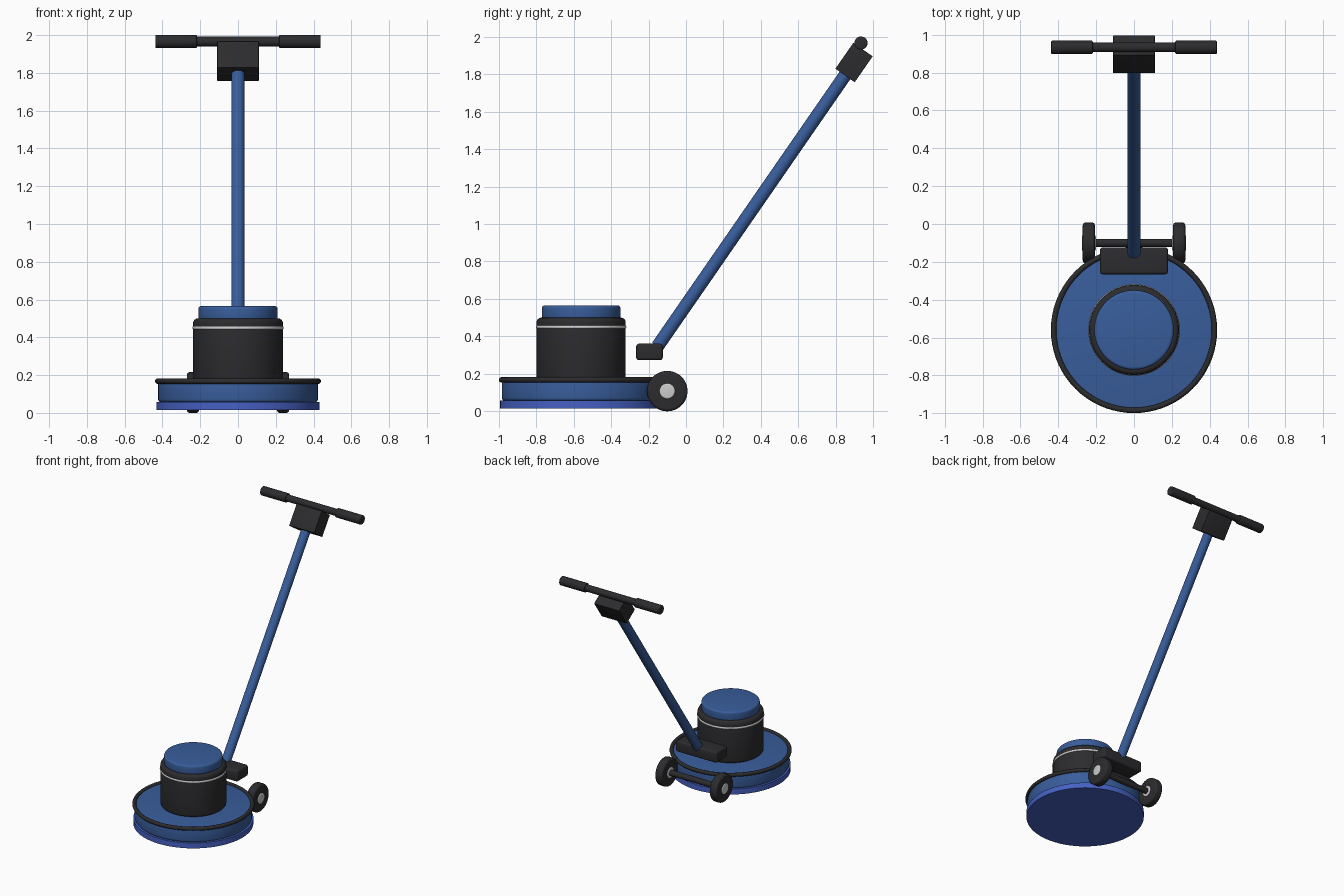
import bpy, bmesh, math
from mathutils import Vector, Matrix

if "Cube" in bpy.data.objects:
    bpy.data.objects.remove(bpy.data.objects["Cube"])


def material(name, rgb):
    m = bpy.data.materials.new(name)
    m.diffuse_color = (*rgb, 1)
    m.use_nodes = True
    m.node_tree.nodes["Principled BSDF"].inputs["Base Color"].default_value = m.diffuse_color
    return m


BLUE = material("blue_paint", (0.04, 0.11, 0.33))
PAD = material("pad_blue", (0.06, 0.12, 0.55))
BLACK = material("black_rubber", (0.025, 0.025, 0.028))
SILVER = material("silver", (0.6, 0.6, 0.6))


def finish(name, bm, mat):
    bmesh.ops.recalc_face_normals(bm, faces=bm.faces)
    me = bpy.data.meshes.new(name)
    bm.to_mesh(me)
    bm.free()
    ob = bpy.data.objects.new(name, me)
    bpy.context.collection.objects.link(ob)
    me.materials.append(mat)
    bpy.ops.object.select_all(action='DESELECT')
    ob.select_set(True)
    bpy.context.view_layer.objects.active = ob
    bpy.ops.object.shade_smooth_by_angle(angle=math.radians(35))
    return ob


def round_edges(bm, edges, width):
    if width:
        bmesh.ops.bevel(bm, geom=edges, offset=width, segments=4,
                        profile=0.5, affect='EDGES')


def cylinder(name, a, b, r, mat, bevel=0, sides=48):
    """Cylinder from point a to point b with rounded rims."""
    a, b = Vector(a), Vector(b)
    d = b - a
    bm = bmesh.new()
    bmesh.ops.create_cone(bm, cap_ends=True, segments=sides, radius1=r,
                          radius2=r, depth=d.length)
    rims = [e for e in bm.edges if any(len(f.verts) > 4 for f in e.link_faces)]
    round_edges(bm, rims, bevel)
    rot = Vector((0, 0, 1)).rotation_difference(d).to_matrix().to_4x4()
    bm.transform(Matrix.Translation((a + b) / 2) @ rot)
    return finish(name, bm, mat)


def box(name, centre, size, mat, bevel=0, tilt=0):
    bm = bmesh.new()
    bmesh.ops.create_cube(bm, size=1, matrix=Matrix.Diagonal((*size, 1)))
    round_edges(bm, bm.edges[:], bevel)
    bm.transform(Matrix.Translation(centre) @ Matrix.Rotation(tilt, 4, 'X'))
    return finish(name, bm, mat)


def ring(name, centre, major, minor, mat):
    bpy.ops.mesh.primitive_torus_add(location=centre, major_radius=major,
                                     minor_radius=minor, major_segments=72,
                                     minor_segments=12)
    ob = bpy.context.object
    ob.name = name
    ob.data.materials.append(mat)
    bpy.ops.object.shade_smooth()
    return ob


CY = -0.56  # centre of the round base


def disc(name, z0, z1, r, mat, bevel=0):
    return cylinder(name, (0, CY, z0), (0, CY, z1), r, mat, bevel, 72)


# Base: scrubbing pad, deck and bumper
disc("scrub_pad", 0.015, 0.058, 0.432, PAD)
disc("deck", 0.055, 0.17, 0.423, BLUE, 0.018)
ring("bumper", (0, CY, 0.168), 0.425, 0.0145, BLACK)

# Motor housing, trim band and cap
disc("motor_housing", 0.165, 0.5, 0.238, BLACK, 0.025)
ring("motor_trim", (0, CY, 0.45), 0.232, 0.01, SILVER)
disc("motor_cap", 0.49, 0.565, 0.21, BLUE, 0.015)

# Transport wheels and axle
WY, WZ = -0.10, 0.108
cylinder("axle", (-0.24, WY, WZ), (0.24, WY, WZ), 0.022, BLACK)
for side, s in (("left", -1), ("right", 1)):
    cylinder(side + "_wheel", (s * 0.207, WY, WZ), (s * 0.271, WY, WZ),
             0.108, BLACK, 0.015)
    cylinder(side + "_hub", (s * 0.202, WY, WZ), (s * 0.276, WY, WZ),
             0.043, SILVER, 0.01)

# Handle hinge block, pole and switch box
box("hinge_block", (0, -0.195, 0.317), (0.36, 0.142, 0.088), BLACK, 0.015)
cylinder("handle_pole", (0, -0.152, 0.347), (0, 0.87, 1.824), 0.035, BLUE)
box("switch_box", (0, 0.897, 1.862), (0.22, 0.126, 0.168), BLACK, 0.002,
    -math.radians(34.8))

# Handlebar and grips
HY, HZ = 0.934, 1.966
cylinder("handlebar", (-0.43, HY, HZ), (0.43, HY, HZ), 0.026, BLACK)
for side, s in (("left", -1), ("right", 1)):
    cylinder(side + "_grip", (s * 0.218, HY, HZ), (s * 0.438, HY, HZ),
             0.035, BLACK, 0.006)
